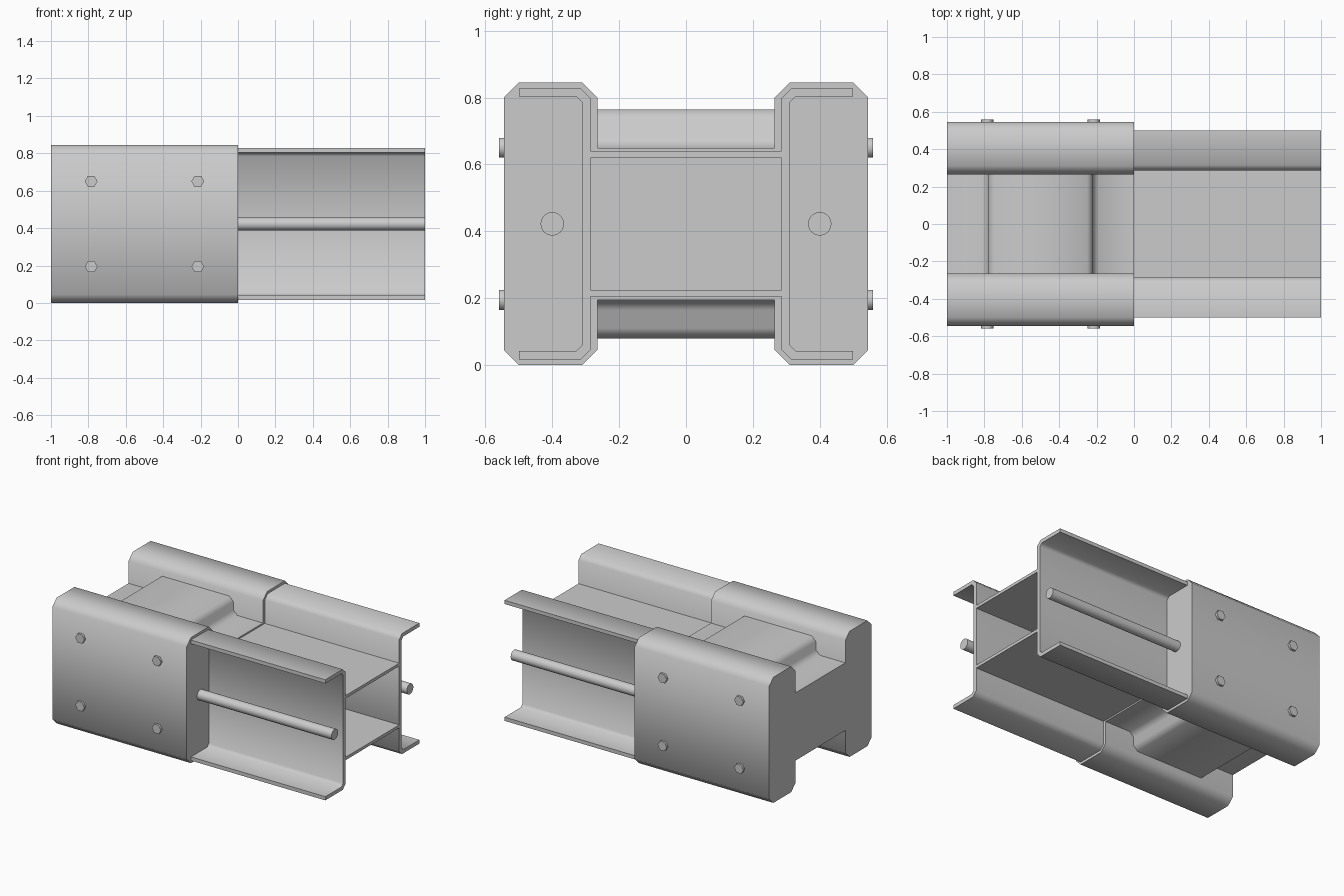
import bpy, bmesh, math
from mathutils import Vector

if "Cube" in bpy.data.objects:
    bpy.data.objects.remove(bpy.data.objects["Cube"])

MID = 0.4225  # height of the horizontal symmetry plane

steel = bpy.data.materials.new("grey_steel")
steel.diffuse_color = (0.6, 0.6, 0.6, 1)
steel.use_nodes = True
steel.node_tree.nodes["Principled BSDF"].inputs["Base Color"].default_value = steel.diffuse_color


def prism(name, points, axis, start, end, angle=65):
    """Extrude a closed profile along x (profile y,z) or along y (profile x,z)."""
    def place(p, d):
        return (d, p[0], p[1]) if axis == "x" else (p[0], d, p[1])
    bm = bmesh.new()
    a = [bm.verts.new(place(p, start)) for p in points]
    b = [bm.verts.new(place(p, end)) for p in points]
    n = len(points)
    bm.faces.new(a)
    bm.faces.new(b[::-1])
    for i in range(n):
        j = (i + 1) % n
        bm.faces.new((a[i], b[i], b[j], a[j]))
    bmesh.ops.recalc_face_normals(bm, faces=bm.faces)
    mesh = bpy.data.meshes.new(name)
    bm.to_mesh(mesh)
    bm.free()
    mesh.materials.append(steel)
    obj = bpy.data.objects.new(name, mesh)
    bpy.context.collection.objects.link(obj)
    bpy.ops.object.select_all(action="DESELECT")
    obj.select_set(True)
    bpy.context.view_layer.objects.active = obj
    bpy.ops.object.shade_smooth_by_angle(angle=math.radians(angle))
    return obj


def ring(u, v, radius, sides):
    return [(u + radius * math.cos(math.tau * i / sides),
             v + radius * math.sin(math.tau * i / sides)) for i in range(sides)]


# Solid core with raised pads above and below
c = 0.03
upper = [(-1, 0.65), (-0.78 - c, 0.65), (-0.78, 0.65 + c), (-0.78, 0.765 - c),
         (-0.78 + c, 0.765), (-0.22 - c, 0.765), (-0.22, 0.765 - c),
         (-0.22, 0.65 + c), (-0.22 + c, 0.65), (0, 0.65)]
lower = [(x, 2 * MID - z) for x, z in reversed(upper)]
prism("block_core", upper + lower, "y", -0.265, 0.265)

for side, label in ((-1, "front"), (1, "back")):
    # Chamfered side bar of the block
    y0, y1, z1, k = 0.265, 0.545, 0.845, 0.045
    bar = [(y0 + k, 0), (y1 - k, 0), (y1, k), (y1, z1 - k),
           (y1 - k, z1), (y0 + k, z1), (y0, z1 - k), (y0, k)]
    prism(label + "_block_side", [(side * y, z) for y, z in bar], "x", -1, 0)

    # Channel rail opening outwards, with chamfered bends
    w, t, tip, top, ko, ki = 0.285, 0.025, 0.5, 0.828, 0.03, 0.018
    half = [(w, top - ko), (w + ko, top), (tip, top), (tip, top - t),
            (w + t + ki, top - t), (w + t, top - t - ki)]
    rail = half + [(y, 2 * MID - z) for y, z in reversed(half)]
    prism(label + "_channel", [(side * y, z) for y, z in rail], "x", 0, 1)

    # Round rod inside the channel
    prism(label + "_rod", ring(side * 0.4, MID, 0.035, 24), "x", 0, 1, 40)

    # Hexagonal bolt heads
    for x in (-0.785, -0.215):
        for z in (MID - 0.228, MID + 0.228):
            prism(label + "_bolt", ring(x, z, 0.034, 6), "y",
                  side * 0.54, side * 0.56)

# Two plates joining the channel webs
for label, z in (("upper", 0.63), ("lower", 2 * MID - 0.63)):
    plate = [(-0.29, z - 0.01), (0.29, z - 0.01), (0.29, z + 0.01), (-0.29, z + 0.01)]
    prism(label + "_plate", plate, "x", 0, 1)
